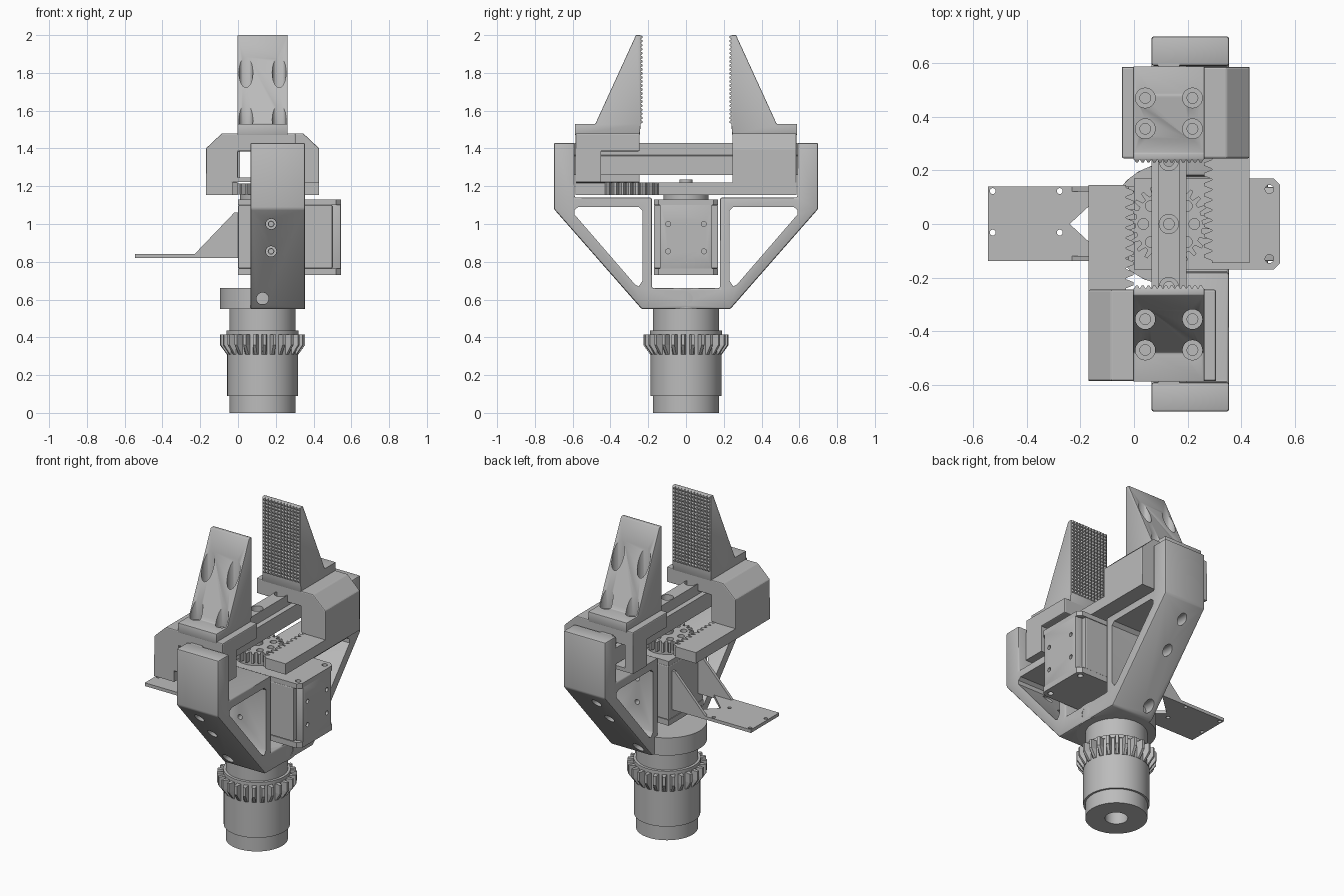
import bpy, bmesh, math
from mathutils import Matrix, Vector

cube = bpy.data.objects.get("Cube")
if cube:
    bpy.data.objects.remove(cube, do_unlink=True)

C = 0.13  # x of the spindle axis
grey = bpy.data.materials.new("grey")
grey.use_nodes = True
grey.diffuse_color = (0.5, 0.5, 0.5, 1)
bsdf = grey.node_tree.nodes["Principled BSDF"]
bsdf.inputs["Base Color"].default_value = grey.diffuse_color
bsdf.inputs["Roughness"].default_value = 0.6


def finish(name, bm):
    bmesh.ops.recalc_face_normals(bm, faces=bm.faces)
    me = bpy.data.meshes.new(name)
    bm.to_mesh(me)
    bm.free()
    me.materials.append(grey)
    ob = bpy.data.objects.new(name, me)
    bpy.context.collection.objects.link(ob)
    return ob


def select(ob):
    bpy.ops.object.select_all(action="DESELECT")
    ob.select_set(True)
    bpy.context.view_layer.objects.active = ob


def loft(name, rings, closed=False):
    """Skin a list of equal-length point rings, capping the ends."""
    bm = bmesh.new()
    rows = [[bm.verts.new(p) for p in ring] for ring in rings]
    n = len(rows[0])
    for lo, hi in zip(rows, rows[1:]):
        for i in range(n):
            j = (i + 1) % n
            bm.faces.new((lo[i], lo[j], hi[j], hi[i]))
    bm.faces.new(rows[0])
    bm.faces.new(rows[-1])
    return finish(name, bm)


def prism(name, pts, axis, a, b, bevel=0):
    """Extrude a flat profile from a to b along an axis."""
    place = {"x": lambda p, t: (t, p[0], p[1]),
             "y": lambda p, t: (p[0], t, p[1]),
             "z": lambda p, t: (p[0], p[1], t)}[axis]
    ob = loft(name, [[place(p, t) for p in pts] for t in (a, b)])
    if bevel:
        mod = ob.modifiers.new("bevel", "BEVEL")
        mod.width, mod.segments = bevel, 2
        select(ob)
        bpy.ops.object.modifier_apply(modifier="bevel")
    return ob


def box(name, x, y, z, bevel=0):
    pts = [(x[0], y[0]), (x[1], y[0]), (x[1], y[1]), (x[0], y[1])]
    return prism(name, pts, "z", z[0], z[1], bevel)


def circle(r, u=0, v=0, n=32):
    return [(u + r * math.cos(2 * math.pi * i / n), v + r * math.sin(2 * math.pi * i / n))
            for i in range(n)]


def rod(name, u, v, r, axis, a, b, n=24):
    return prism(name, circle(r, u, v, n), axis, a, b)


def cut(ob, cutters):
    for c in cutters:
        mod = ob.modifiers.new("cut", "BOOLEAN")
        mod.operation, mod.solver, mod.object = "DIFFERENCE", "EXACT", c
        select(ob)
        bpy.ops.object.modifier_apply(modifier=mod.name)
        bpy.data.objects.remove(c, do_unlink=True)
    return ob


def gear_ring(n, root, tip):
    pts = []
    for i in range(n):
        for k, r in ((0, root), (0.4, root), (0.55, tip), (0.85, tip)):
            a = 2 * math.pi * (i + k) / n
            pts.append((C + r * math.cos(a), r * math.sin(a)))
    return pts


def smooth(ob):
    select(ob)
    bpy.ops.object.shade_smooth_by_angle(angle=math.radians(35))


# Spindle: stepped round shaft with a bore and a bevelled gear collar
profile = [(0.175, 0), (0.175, 0.09), (0.187, 0.09), (0.187, 0.415), (0.19, 0.416),
           (0.19, 0.436), (0.175, 0.437), (0.175, 0.56)]
spindle = loft("spindle", [[(x, y, z) for x, y in circle(r, C, 0, 64)] for r, z in profile])
smooth(cut(spindle, [rod("bore", C, 0, 0.065, "z", -0.1, 0.3)]))
loft("spindle_gear", [[(x, y, z) for x, y in gear_ring(26, 0.188, tip)]
                      for tip, z in ((0.19, 0.31), (0.226, 0.36), (0.226, 0.415))])
flange = prism("base_flange", circle(0.225, C, 0, 64), "z", 0.55, 0.66)
smooth(flange)

# Fork frame with triangular windows, servo opening and screw holes
half = [(0.235, 0.55), (0.7, 1.08), (0.7, 1.43), (0.59, 1.43), (0.59, 1.14),
        (0.18, 1.14), (0.18, 0.66)]
outline = half + [(-y, z) for y, z in reversed(half)]
frame = prism("fork_frame", outline, "x", 0.065, 0.355, 0.01)
cutters = []
for s in (-1, 1):
    tri = [(0.23, 0.7), (0.25, 0.67), (0.27, 0.68), (0.59, 1.05), (0.59, 1.075),
           (0.57, 1.09), (0.25, 1.09), (0.23, 1.07)]
    cutters.append(prism("window", [(s * y, z) for y, z in tri], "x", -0.1, 0.5))
    for z in (0.855, 1.0):
        cutters.append(rod("access", 0.175, z, 0.028, "y", s * 0.26, s * 0.8))
        cutters.append(rod("screw", 0.175, z, 0.015, "y", s * 0.1, s * 0.3))
    cutters.append(rod("lower", C, 0.605, 0.032, "y", s * 0.19, s * 0.4))
cutters.append(rod("side", 0, 0.605, 0.035, "x", 0.32, 0.4))
smooth(cut(frame, cutters))

# Guide rail joining the fork tips
rail = prism("guide_rail", [(0.065, 1.26), (0.195, 1.26), (0.195, 1.36), (0.17, 1.365),
                            (0.17, 1.43), (0.09, 1.43), (0.09, 1.365), (0.065, 1.36)],
             "y", -0.6, 0.6)
smooth(cut(rail, [rod("hole", C, y, 0.036, "z", 1.39, 1.5) for y in (-0.235, 0, 0.235)]
           + [rod("through", C, y, 0.02, "z", 1.2, 1.5) for y in (-0.235, 0, 0.235)]))

# Servo motor: body, end face with corner tabs
servo = box("servo_body", (0, 0.5), (-0.17, 0.17), (0.765, 1.1), 0.006)
cut(servo, [rod("screw", 0.175, z, 0.012, "y", s * 0.15, s * 0.3)
            for z in (0.855, 1.0) for s in (-1, 1)])
end = box("servo_end", (0.45, 0.545), (-0.138, 0.138), (0.76, 1.105), 0.004)
smooth(cut(end, [rod("screw", y, z, 0.013, "x", 0.52, 0.6)
                 for y in (-0.095, 0.095) for z in (0.855, 1.0)]))
cap = [(0, -0.17), (0.52, -0.17), (0.545, -0.145), (0.545, 0.145), (0.52, 0.17), (0, 0.17)]
for name, a, b in (("servo_top_cap", 1.1, 1.13), ("servo_bottom_cap", 0.73, 0.765)):
    holes = [rod("hole", 0.505, y, 0.016, "z", a - 0.1, b + 0.1) for y in (-0.13, 0.13)]
    smooth(cut(prism(name, cap, "z", a, b), holes))
smooth(rod("servo_hub", C, 0, 0.12, "z", 1.1, 1.16, 40))

# Pinion gear with horn screws
pinion = prism("pinion_gear", gear_ring(24, 0.125, 0.152), "z", 1.155, 1.215)
smooth(cut(pinion, [rod("hole", C + 0.095 * math.cos(a), 0.095 * math.sin(a), 0.02, "z", 1.18, 1.3)
                    for a in [k * math.pi / 4 for k in range(8)]]))
smooth(rod("pinion_screw", C, 0, 0.035, "z", 1.2, 1.235))

# Side bracket: forked plate with two gussets
plate = prism("bracket_plate", [(-0.545, -0.138), (0.01, -0.138), (0.01, -0.12), (-0.11, -0.12),
                                (-0.24, 0), (-0.11, 0.12), (0.01, 0.12), (0.01, 0.14),
                                (-0.545, 0.14)], "z", 0.82, 0.84)
smooth(cut(plate, [rod("hole", x, y, 0.011, "z", 0.7, 0.9)
                   for x in (-0.527, -0.277) for y in (-0.032, 0.123)]))
for name, y in (("front_gusset", -0.138), ("rear_gusset", 0.122)):
    prism(name, [(-0.24, 0.83), (0.01, 0.83), (0.01, 1.06), (-0.02, 1.06)], "y", y, y + 0.018)

# Jaw: carriage, rack and finger, built at the front then turned for the rear
jaw = []
jaw.append(prism("carriage", [(-0.17, 1.155), (-0.17, 1.4), (-0.085, 1.48), (0.305, 1.48),
                              (0.305, 1.385), (0, 1.385), (0, 1.22), (-0.03, 1.22),
                              (-0.03, 1.155)], "y", -0.585, -0.245, 0.006))
jaw.append(box("carriage_wall", (0.25, 0.305), (-0.585, -0.45), (1.225, 1.4)))
jaw.append(box("carriage_lip", (-0.01, 0.305), (-0.585, -0.45), (1.222, 1.245)))

rack, pitch, y = [(-0.17, 0.145), (-0.17, -0.585), (-0.03, -0.585)], 0.038, -0.43
while y + pitch < 0.145:
    rack += [(-0.03, y), (-0.002, y + 0.3 * pitch), (-0.002, y + 0.6 * pitch),
             (-0.03, y + 0.9 * pitch)]
    y += pitch
jaw.append(prism("rack", rack + [(-0.03, 0.145)], "z", 1.154, 1.221))

finger = prism("finger", [(-0.588, 1.47), (-0.245, 1.47), (-0.24, 1.53), (-0.24, 2.0),
                          (-0.265, 2.0), (-0.48, 1.53), (-0.588, 1.53)], "x", -0.003, 0.263, 0.004)
spots = [(x, y) for x in (0.042, 0.218) for y in (-0.47, -0.355)]
cut(finger, [rod("counterbore", x, y, 0.037, "z", 1.5, 2.2) for x, y in spots]
    + [rod("pilot", x, y, 0.02, "z", 1.475, 1.6) for x, y in spots])
smooth(finger)
jaw.append(finger)

# Grip pad: grid of small pyramids on the inner face
bm = bmesh.new()
cols, rows = 12, 22
step_x, step_z = 0.26 / cols, 0.47 / rows
turn = Matrix.Rotation(-math.pi / 2, 4, "X") @ Matrix.Rotation(math.pi / 4, 4, "Z")
for i in range(cols):
    for j in range(rows):
        at = Vector(((i + 0.5) * step_x, -0.235, 1.53 + (j + 0.5) * step_z))
        bmesh.ops.create_cone(bm, cap_ends=True, segments=4, radius1=0.0145, radius2=0.005,
                              depth=0.012, matrix=Matrix.Translation(at) @ turn)
jaw.append(finish("finger_grip", bm))

half_turn = (Matrix.Translation((C, 0, 0)) @ Matrix.Rotation(math.pi, 4, "Z")
             @ Matrix.Translation((-C, 0, 0)))
for ob in jaw:
    twin = ob.copy()
    twin.data = ob.data.copy()
    twin.data.transform(half_turn)
    twin.name = "rear_" + ob.name
    ob.name = "front_" + ob.name
    bpy.context.collection.objects.link(twin)
